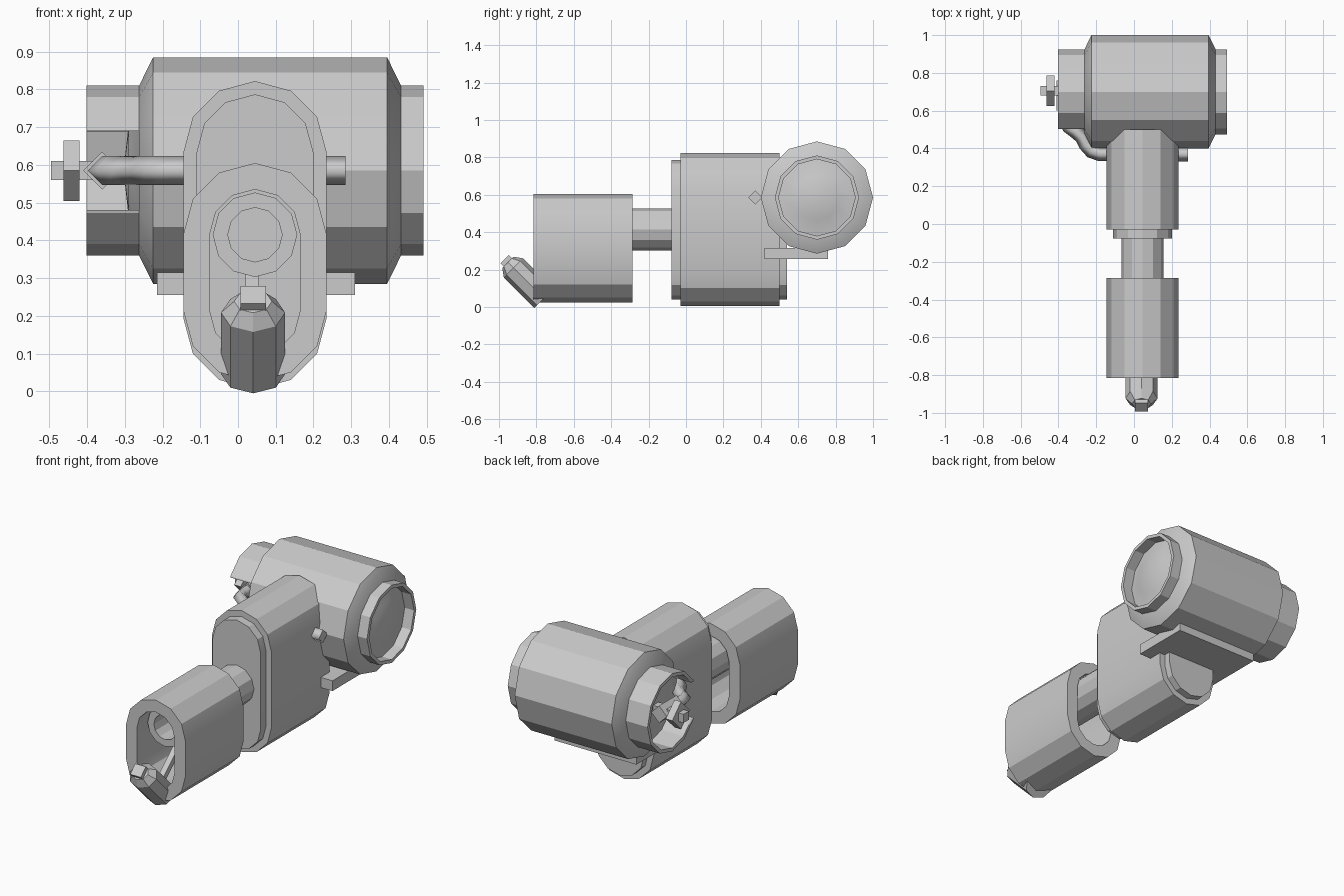
import bpy, bmesh, math
from mathutils import Matrix, Vector

old = bpy.data.objects.get("Cube")
if old:
    bpy.data.objects.remove(old, do_unlink=True)

grey = bpy.data.materials.new("plain grey")
grey.use_nodes = True
grey.diffuse_color = (0.6, 0.6, 0.6, 1)
grey.node_tree.nodes["Principled BSDF"].inputs["Base Color"].default_value = (0.6, 0.6, 0.6, 1)


def frame(origin, u, v, w):
    """Matrix placing a (u, v) section swept along w."""
    m = Matrix((u, v, w)).transposed().to_4x4()
    m.translation = Vector(origin)
    return m


def along_x(y, z):
    return frame((0, y, z), (0, 1, 0), (0, 0, 1), (1, 0, 0))


def along_y(x, z):
    return frame((x, 0, z), (1, 0, 0), (0, 0, 1), (0, 1, 0))


def ngon(r, n=12, squash=1):
    return [(r * math.cos(i * math.tau / n), r * squash * math.sin(i * math.tau / n)) for i in range(n)]


def slot(r, height):
    """Vertical rounded slot, its lower arc centred on the origin."""
    arc = [(r * math.cos(i * math.pi / 6), r * math.sin(i * math.pi / 6)) for i in range(7)]
    return [(u, v + height) for u, v in arc] + [(-u, -v) for u, v in arc]


def loft(name, matrix, sections, hollow=False):
    """Join (section, w) rings; hollow closes the last ring back on the first."""
    bm = bmesh.new()
    rings = [[bm.verts.new(matrix @ Vector((u, v, w))) for u, v in sec] for sec, w in sections]
    pairs = list(zip(rings, rings[1:]))
    if hollow:
        pairs.append((rings[-1], rings[0]))
    else:
        bm.faces.new(rings[0])
        bm.faces.new(rings[-1])
    for a, b in pairs:
        for i in range(len(a)):
            j = (i + 1) % len(a)
            bm.faces.new((a[i], a[j], b[j], b[i]))
    bmesh.ops.recalc_face_normals(bm, faces=bm.faces)
    mesh = bpy.data.meshes.new(name)
    bm.to_mesh(mesh)
    bm.free()
    mesh.materials.append(grey)
    obj = bpy.data.objects.new(name, mesh)
    bpy.context.collection.objects.link(obj)
    bpy.ops.object.select_all(action='DESELECT')
    obj.select_set(True)
    bpy.context.view_layer.objects.active = obj
    bpy.ops.object.shade_smooth_by_angle(angle=math.radians(29))
    return obj


def tube(name, matrix, outer, inner, w0, w1):
    return loft(name, matrix, [(outer, w0), (outer, w1), (inner, w1), (inner, w0)], hollow=True)


def box(name, lo, hi):
    a, b = Vector(lo), Vector(hi)
    sec = [(a.x, a.z), (b.x, a.z), (b.x, b.z), (a.x, b.z)]
    return loft(name, along_y(0, 0), [(sec, a.y), (sec, b.y)])


MID = 0.045

# Rear drum with chamfered shoulders and domed ends
drum = along_x(0.7, 0.585)
profile = [(0.03, -0.3), (0.12, -0.29), (0.205, -0.262), (0.225, -0.262), (0.3, -0.225),
           (0.3, 0.395), (0.225, 0.432), (0.205, 0.432), (0.12, 0.46), (0.03, 0.47)]
loft("drum", drum, [(ngon(r), x) for r, x in profile])
tube("left_collar", drum, ngon(0.225), ngon(0.205), 0.425, 0.492)
collar = tube("right_collar", drum, ngon(0.225), ngon(0.205), -0.402, -0.255)

# Slot for the pipe in the front of the right collar
cutter = box("collar_slot_cutter", (-0.5, 0.4, 0.48), (-0.2, 0.69, 0.69))
cutter.hide_render = True
cutter.hide_set(True)
cut = collar.modifiers.new("pipe slot", 'BOOLEAN')
cut.operation = 'DIFFERENCE'
cut.solver = 'EXACT'
cut.object = cutter

# Upright body with a raised panel at each end
body = along_y(MID, 0.195)
loft("body", body, [(slot(0.19, 0.437), -0.03), (slot(0.19, 0.437), 0.5)])
loft("body_panels", body, [(slot(0.155, 0.437), -0.078), (slot(0.155, 0.437), 0.54)])

# Hollow front sleeve and the tube that joins it to the body
tube("front_sleeve", along_y(MID, 0.215), slot(0.19, 0.2), slot(0.12, 0.2), -0.815, -0.285)
tube("joining_tube", along_y(MID, 0.415), ngon(0.112), ngon(0.072), -0.73, -0.07)

# Slanted nozzle with its square tip
s = math.sqrt(0.5)
nozzle = frame((0.04, -0.357, -0.357), (1, 0, 0), (0, s, s), (0, -s, s))
loft("nozzle", nozzle, [(ngon(r, 8, 0.85), w) for r, w in
                        [(0.085, 0.57), (0.085, 0.8), (0.05, 0.842)]])
tip = [(-0.034, -0.032), (0.034, -0.032), (0.034, 0.032), (-0.034, 0.032)]
loft("nozzle_tip", nozzle, [(tip, 0.8), (tip, 0.867)])

# Thin strut from the nozzle up to the tube
a, b = Vector((0.037, -0.78, 0.1)), Vector((0.037, -0.55, 0.3))
d = (b - a).normalized()
strut = frame(a, (1, 0, 0), d.cross(Vector((1, 0, 0))), d)
loft("strut", strut, [([(u / 2, v / 2) for u, v in tip], w) for w in (0, (b - a).length)])

# Mounting plate under the drum
box("mounting_plate", (-0.215, 0.42, 0.256), (0.31, 0.76, 0.315))

# Pipe across the body, bending back into the collar
curve = bpy.data.curves.new("pipe", 'CURVE')
curve.dimensions = '3D'
curve.twist_mode = 'Z_UP'
curve.bevel_depth = 0.038
curve.bevel_resolution = 0
curve.use_fill_caps = True
path = [(0.285, 0.37), (-0.18, 0.37), (-0.225, 0.385), (-0.255, 0.42), (-0.275, 0.46),
        (-0.31, 0.49), (-0.345, 0.515), (-0.36, 0.56), (-0.36, 0.62)]
spline = curve.splines.new('POLY')
spline.points.add(len(path) - 1)
for point, (x, y) in zip(spline.points, path):
    point.co = (x, y, 0.585, 1)
spline.use_smooth = True
curve.materials.append(grey)
bpy.context.collection.objects.link(bpy.data.objects.new("pipe", curve))

# Valve: block, stem and diamond handle
loft("valve_block", along_y(-0.36, 0.585), [(ngon(0.05, 4), 0.6), (ngon(0.05, 4), 0.76)])
box("valve_stem", (-0.495, 0.68, 0.56), (-0.28, 0.73, 0.61))
loft("valve_handle", along_x(0.705, 0.585), [(ngon(0.08, 4), -0.462), (ngon(0.08, 4), -0.42)])
